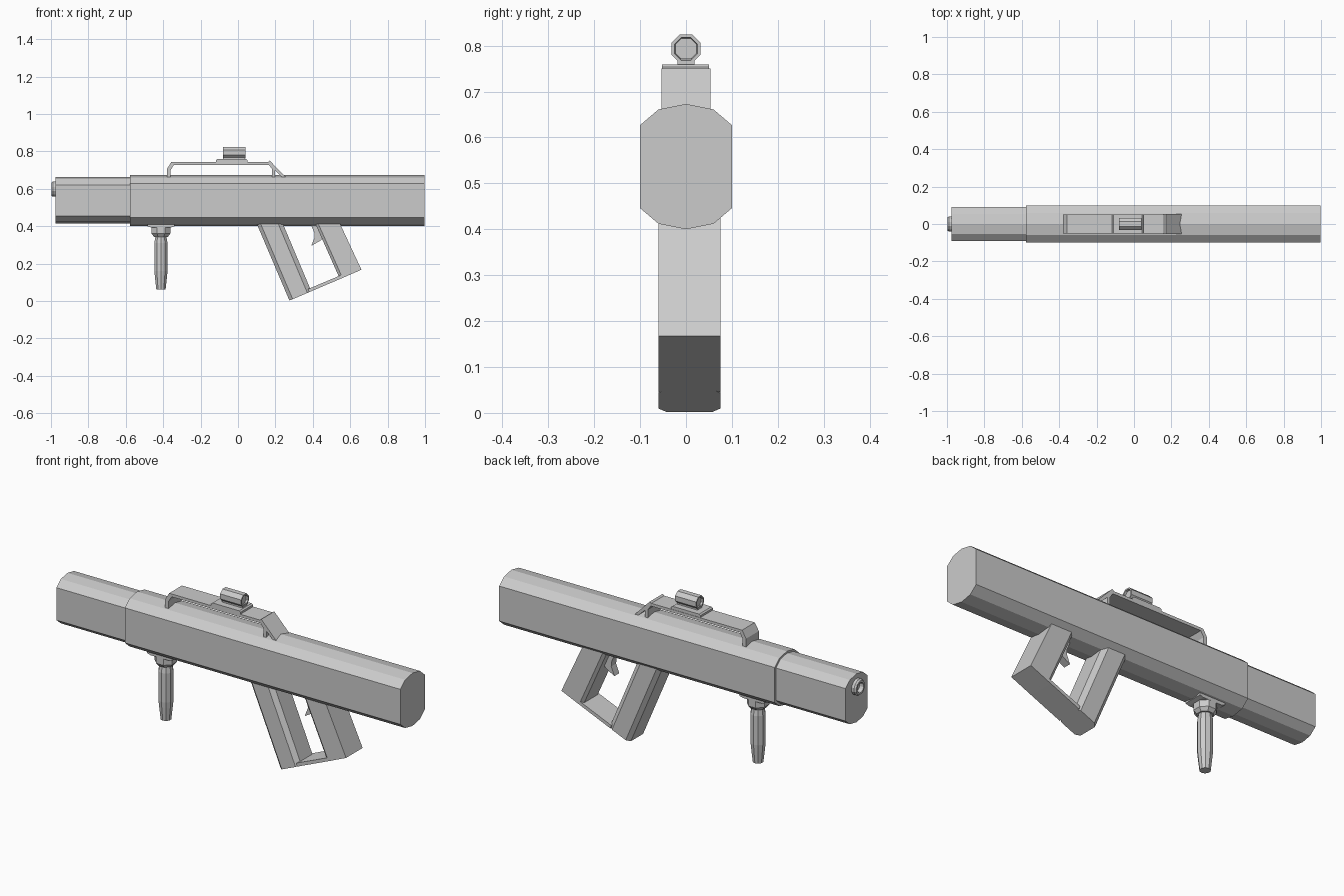
import bpy, bmesh, math


def make(name, rings, cap=True, loop=False):
    """Skin a list of equal-length rings into a closed mesh."""
    bm = bmesh.new()
    vs = [[bm.verts.new(p) for p in r] for r in rings]
    n = len(rings[0])
    for k in range(len(vs) if loop else len(vs) - 1):
        a, b = vs[k], vs[(k + 1) % len(vs)]
        for i in range(n):
            j = (i + 1) % n
            bm.faces.new((a[i], a[j], b[j], b[i]))
    if cap and not loop:
        bm.faces.new(vs[0])
        bm.faces.new(vs[-1])
    bmesh.ops.recalc_face_normals(bm, faces=bm.faces)
    me = bpy.data.meshes.new(name)
    bm.to_mesh(me)
    bm.free()
    ob = bpy.data.objects.new(name, me)
    bpy.context.collection.objects.link(ob)
    return ob


def side_profile(name, xz, y0, y1):
    return make(name, [[(x, y, z) for x, z in xz] for y in (y0, y1)])


def along_x(name, stations, n, y, z, turn=0.5, loop=False):
    """Turned part along x from (x, radius) stations."""
    ang = [2 * math.pi * (i + turn) / n for i in range(n)]
    return make(name, [[(x, y + r * math.cos(a), z + r * math.sin(a)) for a in ang]
                       for x, r in stations], loop=loop)


def along_z(name, stations, n, x):
    ang = [2 * math.pi * (i + 0.5) / n for i in range(n)]
    return make(name, [[(x + r * math.cos(a), r * math.sin(a), z) for a in ang]
                       for z, r in stations])


def tube(name, half, x0, x1):
    yz = half + [(-y, z) for y, z in reversed(half[1:-1])]
    return make(name, [[(x, y, z) for y, z in yz] for x in (x0, x1)])


# main tube and slimmer front section
tube("main_body", [(0, 0.40), (0.06, 0.412), (0.1, 0.446), (0.1, 0.627),
                   (0.06, 0.661), (0, 0.673)], -0.577, 0.998)
tube("front_section", [(0, 0.413), (0.054, 0.423), (0.09, 0.453), (0.09, 0.621),
                       (0.054, 0.652), (0, 0.663)], -0.975, -0.56)

# muzzle ring with recessed bore
along_x("muzzle", [(-0.97, 0.042), (-0.99, 0.042), (-0.998, 0.036),
                   (-0.998, 0.026), (-0.978, 0.022)], 12, 0, 0.598)

# fore grip: plate, collar and turned handle
side_profile("foregrip_plate", [(-0.485, 0.415), (-0.485, 0.399), (-0.465, 0.393),
                                (-0.36, 0.393), (-0.34, 0.399), (-0.34, 0.415)], -0.05, 0.05)
along_z("foregrip_collar", [(0.40, 0.054), (0.36, 0.054), (0.343, 0.04)], 8, -0.412)
along_z("foregrip_handle", [(0.35, 0.03), (0.31, 0.037), (0.16, 0.037),
                            (0.13, 0.034), (0.06, 0.026)], 10, -0.412)


# rear grip bars, lofted from the body down to the slanted base
def bar(name, top, base, section):
    lerp = lambda a, b, t: tuple(p + (q - p) * t for p, q in zip(a, b))
    rings = []
    for e in (top, base):
        ring = []
        for u, y in section:
            x, z = lerp(e[0], e[1], u)
            ring.append((x, y + 0.0075, z))
        rings.append(ring)
    return make(name, rings)


W = 0.0675
bar("grip_front_bar", [(0.095, 0.425), (0.235, 0.425)], [(0.275, 0.002), (0.392, 0.052)],
    [(0, -0.05), (0.15, -W), (0.82, -W), (1, -0.05), (1, 0.05), (0.82, W), (0.15, W), (0, 0.05)])
bar("grip_rear_bar", [(0.408, 0.425), (0.54, 0.425)], [(0.545, 0.117), (0.66, 0.167)],
    [(0, -0.055), (0.12, -W), (1, -W), (1, W), (0.12, W), (0, 0.055)])
side_profile("grip_base_strip", [(0.38, 0.047), (0.56, 0.1235), (0.555, 0.14), (0.375, 0.064)],
             -0.06, 0.075)

# trigger
side_profile("trigger", [(0.385, 0.42), (0.408, 0.365), (0.41, 0.34), (0.392, 0.295),
                         (0.445, 0.325), (0.48, 0.42)], -0.015, 0.025)

# carrying handle bridge and sloped rear plate
side_profile("carry_handle", [(-0.38, 0.655), (-0.38, 0.705), (-0.357, 0.743), (0.175, 0.743),
                              (0.198, 0.71), (0.198, 0.655), (0.182, 0.655), (0.182, 0.705),
                              (0.165, 0.728), (-0.343, 0.728), (-0.36, 0.70), (-0.36, 0.655)],
             -0.052, 0.052)
side_profile("handle_rear_plate", [(0.155, 0.738), (0.17, 0.75), (0.262, 0.655), (0.243, 0.655)],
             -0.053, 0.053)

# sight mount and octagonal sight with recessed ends
side_profile("sight_mount", [(-0.117, 0.738), (-0.117, 0.753), (-0.11, 0.759), (0.043, 0.759),
                             (0.05, 0.753), (0.05, 0.738)], -0.052, 0.05)
side_profile("sight_foot", [(-0.078, 0.75), (-0.078, 0.772), (0.038, 0.772), (0.038, 0.75)],
             -0.018, 0.018)
along_x("sight", [(-0.07, 0.025), (-0.08, 0.027), (-0.08, 0.034), (0.04, 0.034),
                  (0.04, 0.027), (0.03, 0.025)], 8, 0, 0.793)
